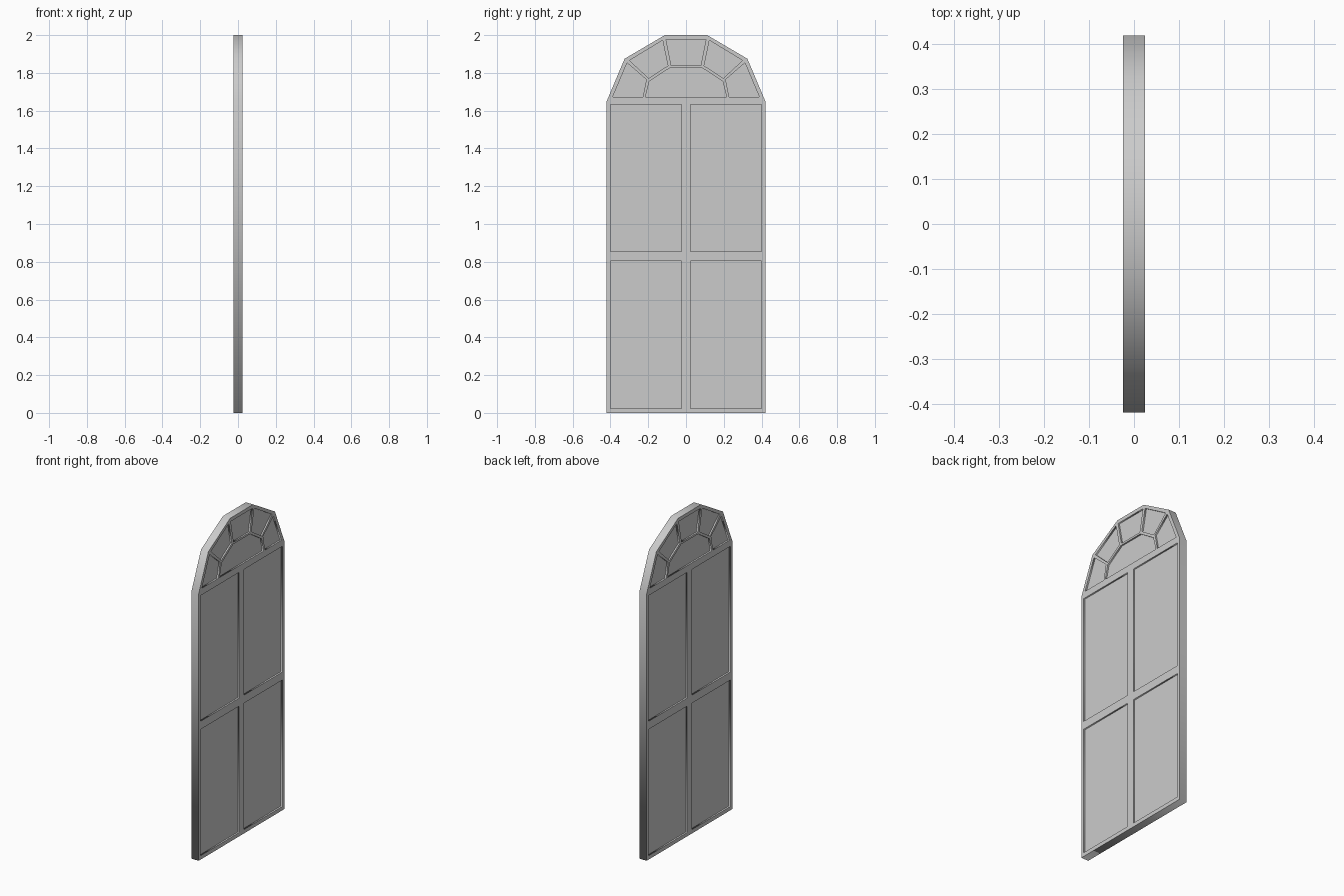
import bpy
from mathutils import Matrix

if "Cube" in bpy.data.objects:
    bpy.data.objects.remove(bpy.data.objects["Cube"])

# Local x, y, z of the drawn profile become world y, z, x
TO_WORLD = Matrix(((0, 0, 1, 0), (1, 0, 0, 0), (0, 1, 0, 0), (0, 0, 0, 1)))


def flat_solid(name, loops, half_thickness):
    """Extruded flat profile; loops after the first are holes."""
    cu = bpy.data.curves.new(name + "_profile", 'CURVE')
    cu.dimensions = '2D'
    cu.fill_mode = 'BOTH'
    cu.extrude = half_thickness
    for loop in loops:
        sp = cu.splines.new('POLY')
        sp.points.add(len(loop) - 1)
        for p, (y, z) in zip(sp.points, loop):
            p.co = (y, z, 0, 1)
        sp.use_cyclic_u = True
    tmp = bpy.data.objects.new(name + "_tmp", cu)
    bpy.context.collection.objects.link(tmp)
    dg = bpy.context.evaluated_depsgraph_get()
    me = bpy.data.meshes.new_from_object(tmp.evaluated_get(dg))
    bpy.data.objects.remove(tmp)
    me.transform(TO_WORLD)
    me.name = name
    ob = bpy.data.objects.new(name, me)
    bpy.context.collection.objects.link(ob)
    return ob


def mirror(loop):
    return [(-y, z) for y, z in reversed(loop)]


def symmetric(half):
    """Complete a right-hand half outline with its mirror."""
    return half + mirror(half)


# Outer outline with faceted arch
outline = symmetric([(0.42, 0), (0.42, 1.65), (0.325, 1.875), (0.112, 2.0)])
core = symmetric([(0.41, 0.01), (0.41, 1.648), (0.317, 1.867), (0.109, 1.99)])

# Openings on one side, to be mirrored
side_openings = [
    [(0.024, 0.024), (0.40, 0.024), (0.40, 0.805), (0.024, 0.805)],
    [(0.024, 0.855), (0.40, 0.855), (0.40, 1.632), (0.024, 1.632)],
    [(0.228, 1.673), (0.388, 1.673), (0.312, 1.853), (0.21, 1.765)],
    [(0.198, 1.772), (0.299, 1.866), (0.124, 1.972), (0.096, 1.838)],
]
# Openings on the centre line: top fan pane and hub pane
centre_openings = [
    symmetric([(0.078, 1.84), (0.106, 1.978)]),
    symmetric([(0.215, 1.673), (0.194, 1.756), (0.083, 1.828)]),
]

openings = side_openings + [mirror(o) for o in side_openings] + centre_openings

# Frame with bars, and the thinner panel filling all openings
flat_solid("window_frame", [outline] + openings, 0.025)
flat_solid("pane_panel", [core], 0.0155)
